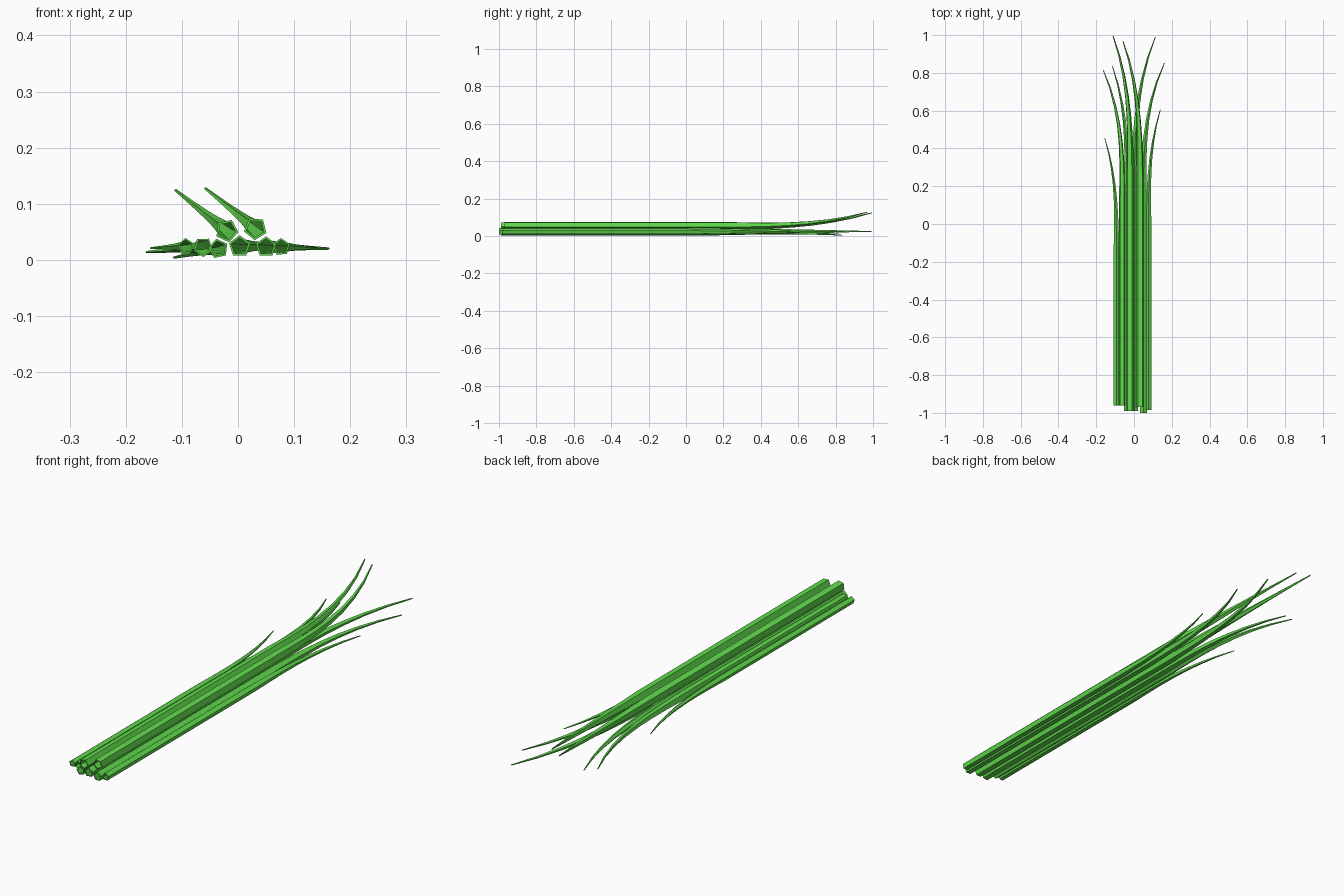
import bpy, bmesh, math

if "Cube" in bpy.data.objects:
    bpy.data.objects.remove(bpy.data.objects["Cube"])

green = bpy.data.materials.new("leaf green")
green.diffuse_color = (0.12, 0.71, 0.075, 1)
green.use_nodes = True
green.node_tree.nodes["Principled BSDF"].inputs["Base Color"].default_value = green.diffuse_color

SIDES = 5


def stalk(name, x, z, r, rot, y0, tip, bend):
    """Straight five-sided tube that tapers and curves out to a fine tip."""
    bm = bmesh.new()
    tx, ty, tz = tip
    start = ty - bend

    def ring(c, rad, slope=0.0):
        # slope of the curve keeps each section square to its path
        k = math.atan(slope)
        vs = []
        for i in range(SIDES):
            a = rot + 2 * math.pi * i / SIDES
            u, w = rad * math.cos(a), rad * math.sin(a)
            vs.append(bm.verts.new((c[0] + u * math.cos(k), c[1] - u * math.sin(k), c[2] + w)))
        return vs

    def bridge(a, b):
        for i in range(SIDES):
            j = (i + 1) % SIDES
            bm.faces.new((a[i], a[j], b[j], b[i]))

    # open cut end with a narrow rim, then the outer wall
    rings = [ring((x, y0, z), r * 0.78), ring((x, y0, z), r)]
    steps = 7
    for s in range(steps + 1):
        t = s / steps
        f = t ** 2.9
        slope = (tx - x) * 2.9 * t ** 1.9 / bend
        c = (x + (tx - x) * f, start + bend * t, z + (tz - z) * f)
        rings.append(ring(c, r * (1 - 0.88 * t), slope))
    for a, b in zip(rings, rings[1:]):
        bridge(a, b)
    bm.faces.new(rings[-1][::-1])
    # winding of every strip is consistent; make the outer wall face outward
    bm.normal_update()
    wall = bm.faces[:][SIDES]
    c = wall.calc_center_median()
    if wall.normal.x * (c.x - x) + wall.normal.z * (c.z - z) < 0:
        bmesh.ops.reverse_faces(bm, faces=bm.faces[:])
    me = bpy.data.meshes.new(name)
    bm.to_mesh(me)
    bm.free()
    me.materials.append(green)
    bpy.context.collection.objects.link(bpy.data.objects.new(name, me))


# lower row, left to right, then the two stalks on top
D = math.radians
stalk("stalk_far_left", -0.093, 0.024, 0.015, D(20), -0.96, (-0.155, 0.455, 0.021), 0.57)
stalk("stalk_left", -0.062, 0.023, 0.018, D(55), -0.96, (-0.163, 0.815, 0.014), 0.67)
stalk("stalk_mid_left", -0.035, 0.020, 0.018, D(30), -0.99, (-0.114, 0.835, 0.004), 0.67)
stalk("stalk_centre", 0.003, 0.024, 0.020, D(90), -0.99, (0.113, 0.99, 0.024), 0.78)
stalk("stalk_right", 0.050, 0.023, 0.019, D(90), -1.0, (0.161, 0.852, 0.020), 0.70)
stalk("stalk_far_right", 0.077, 0.023, 0.016, D(20), -0.985, (0.140, 0.607, 0.021), 0.60)
stalk("stalk_upper_left", -0.020, 0.052, 0.021, D(65), -0.99, (-0.111, 0.995, 0.124), 0.74)
stalk("stalk_upper_right", 0.031, 0.056, 0.021, D(50), -0.97, (-0.058, 0.968, 0.127), 0.72)
